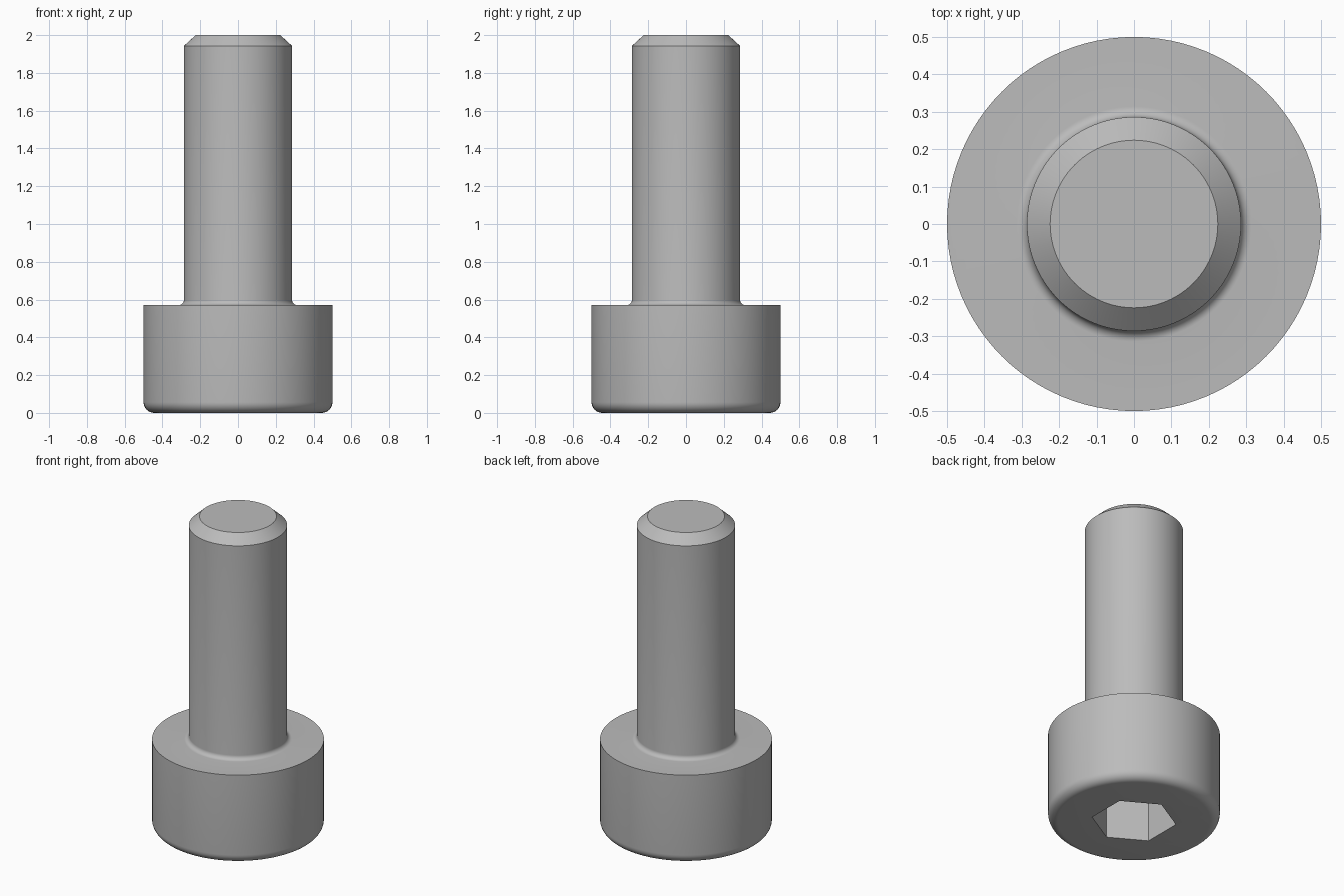
import bpy, bmesh
from math import radians, sin, cos, pi, sqrt

cube = bpy.data.objects.get("Cube")
if cube:
    bpy.data.objects.remove(cube, do_unlink=True)

HEAD_R, HEAD_H = 0.5, 0.571
SHAFT_R, TIP_R, TOP = 0.286, 0.224, 2.0
EDGE_R, FILLET_R = 0.057, 0.028
SOCKET_FLATS, SOCKET_DEPTH = 0.4286, 0.286
SEGMENTS = 96

steel = bpy.data.materials.new("grey steel")
steel.use_nodes = True
grey = (0.5, 0.5, 0.5, 1)
steel.diffuse_color = grey
steel.node_tree.nodes["Principled BSDF"].inputs["Base Color"].default_value = grey


def arc(cx, cz, r, start, end, steps=8):
    """Points (radius, height) along an arc, angles in degrees."""
    angles = [radians(start + (end - start) * i / steps) for i in range(steps + 1)]
    return [(cx + r * cos(a), cz + r * sin(a)) for a in angles]


def to_object(bm, name):
    mesh = bpy.data.meshes.new(name)
    bmesh.ops.recalc_face_normals(bm, faces=bm.faces)
    bm.to_mesh(mesh)
    bm.free()
    mesh.materials.append(steel)
    obj = bpy.data.objects.new(name, mesh)
    bpy.context.collection.objects.link(obj)
    return obj


def lathe(name, profile):
    """Turn a profile around z and close both ends with flat caps."""
    bm = bmesh.new()
    rings = [[bm.verts.new((r * cos(2 * pi * i / SEGMENTS), r * sin(2 * pi * i / SEGMENTS), z))
              for i in range(SEGMENTS)] for r, z in profile]
    for low, high in zip(rings, rings[1:]):
        for i in range(SEGMENTS):
            j = (i + 1) % SEGMENTS
            bm.faces.new((low[i], low[j], high[j], high[i]))
    bm.faces.new(rings[0])
    bm.faces.new(rings[-1])
    return to_object(bm, name)


# Head with rounded edge, fillet under the head, shaft and chamfered tip
profile = arc(HEAD_R - EDGE_R, EDGE_R, EDGE_R, -90, 0)
profile += [(HEAD_R, HEAD_H)]
profile += arc(SHAFT_R + FILLET_R, HEAD_H + FILLET_R, FILLET_R, 270, 180)
profile += [(SHAFT_R, TOP - 0.057), (TIP_R, TOP)]
screw = lathe("socket_head_screw", profile)

# Hexagonal socket cut into the head
bm = bmesh.new()
corner = SOCKET_FLATS / sqrt(3)
bmesh.ops.create_cone(bm, cap_ends=True, segments=6, radius1=corner, radius2=corner,
                      depth=2 * SOCKET_DEPTH)
cutter = to_object(bm, "socket_cutter")
cutter.hide_render = True

cut = screw.modifiers.new("socket", "BOOLEAN")
cut.operation = "DIFFERENCE"
cut.solver = "EXACT"
cut.object = cutter

bpy.ops.object.select_all(action="DESELECT")
screw.select_set(True)
bpy.context.view_layer.objects.active = screw
bpy.ops.object.modifier_apply(modifier=cut.name)
bpy.data.objects.remove(cutter, do_unlink=True)
bpy.ops.object.shade_smooth_by_angle(angle=radians(30))
